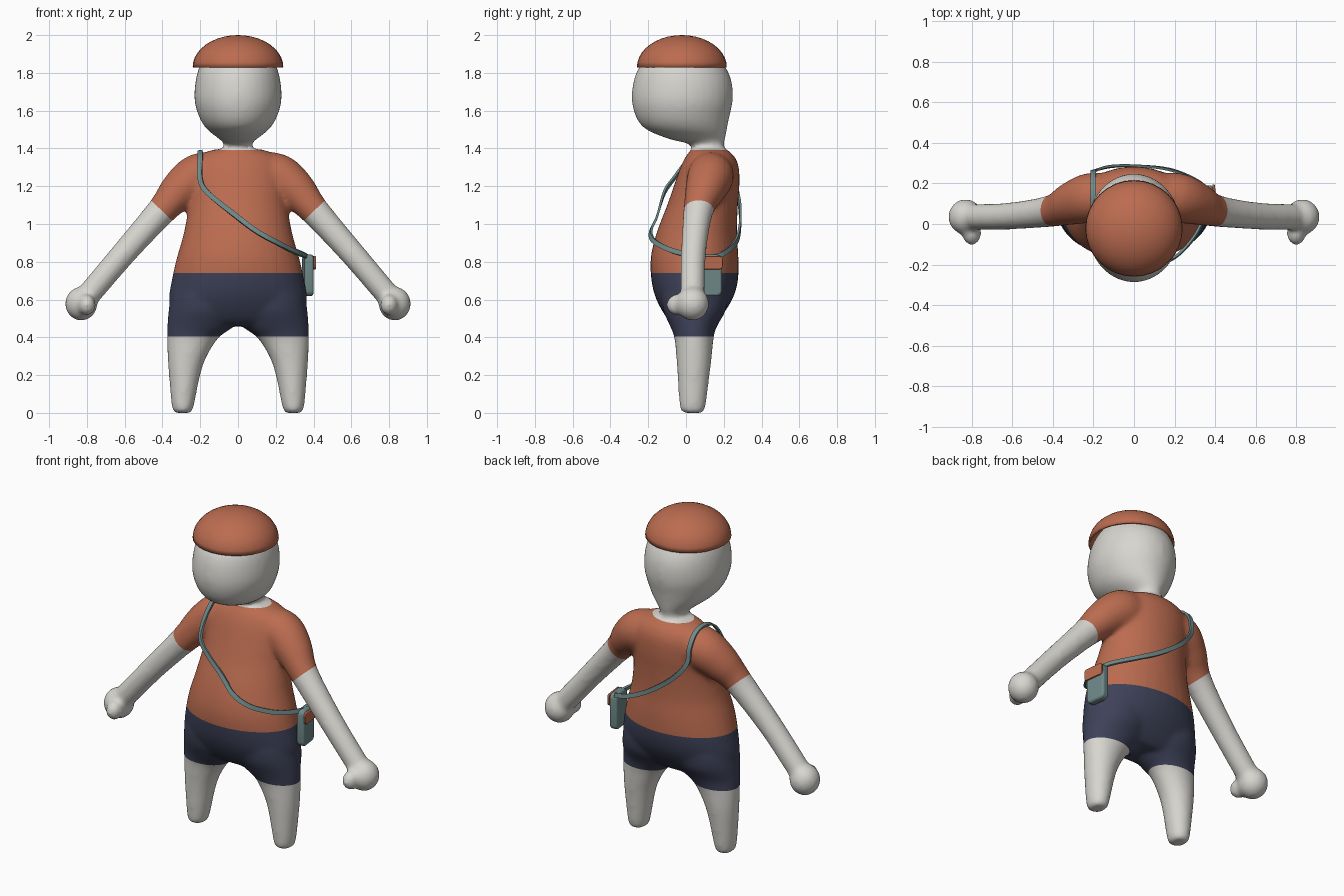
import bpy, bmesh
from math import sin, cos, pi
from mathutils import Vector, Matrix

if "Cube" in bpy.data.objects:
    bpy.data.objects.remove(bpy.data.objects["Cube"])


def material(name, rgb):
    m = bpy.data.materials.new(name)
    m.use_nodes = True
    m.diffuse_color = (*rgb, 1)
    m.node_tree.nodes["Principled BSDF"].inputs["Base Color"].default_value = (*rgb, 1)
    return m


SKIN = material("pale grey skin", (0.68, 0.67, 0.63))
ORANGE = material("burnt orange cloth", (0.50, 0.15, 0.08))
NAVY = material("navy cloth", (0.048, 0.054, 0.098))
TEAL = material("dusty teal canvas", (0.16, 0.25, 0.25))


def spline(pts, steps, closed=False):
    """Catmull-Rom samples through points of any dimension."""
    n, out = len(pts), []
    pick = lambda i: pts[i % n] if closed else pts[max(0, min(n - 1, i))]
    for i in range(n if closed else n - 1):
        a, b, c, d = (pick(i + k) for k in (-1, 0, 1, 2))
        for s in range(steps):
            t = s / steps
            out.append([q + 0.5 * t * (r - p + t * (2 * p - 5 * q + 4 * r - w + t * (3 * (q - r) + w - p)))
                        for p, q, r, w in zip(a, b, c, d)])
    return out if closed else out + [list(pts[-1])]


def bridge(bm, rings, closed=False):
    """Skin a list of point rings, capped unless the loop closes."""
    loops = [[bm.verts.new(p) for p in ring] for ring in rings]
    n = len(loops[0])
    pairs = list(zip(loops, loops[1:])) + ([(loops[-1], loops[0])] if closed else [])
    for a, b in pairs:
        for i in range(n):
            bm.faces.new((a[i], a[(i + 1) % n], b[(i + 1) % n], b[i]))
    if not closed:
        bm.faces.new(loops[0])
        bm.faces.new(loops[-1])


ANGLES = [2 * pi * i / 32 for i in range(32)]


def upright(bm, sections, side=1):
    """Stack of ellipses given as z, x min, x max, y front, y back."""
    bridge(bm, [[(side * ((l + r) / 2 + (r - l) / 2 * cos(a)),
                  (f + b) / 2 + (b - f) / 2 * sin(a), z) for a in ANGLES]
                for z, l, r, f, b in spline(sections, 4)])


def limb(bm, path, side):
    """Round tube given as x, y, z, radius."""
    pts = spline(path, 4)
    rings = []
    for i, p in enumerate(pts):
        c = Vector(p[:3])
        d = Vector(pts[min(i + 1, len(pts) - 1)][:3]) - Vector(pts[max(i - 1, 0)][:3])
        u = d.cross(Vector((0, 1, 0))).normalized()
        v = u.cross(d).normalized()
        ring = [c + p[3] * (u * cos(a) + v * sin(a)) for a in ANGLES]
        rings.append([(side * q.x, q.y, q.z) for q in ring])
    bridge(bm, rings)


def ball(bm, centre, size):
    m = Matrix.Translation(centre) @ Matrix.Diagonal((*size, 1))
    return bmesh.ops.create_uvsphere(bm, u_segments=32, v_segments=20, radius=1, matrix=m)


def finish(bm, name, *mats):
    bmesh.ops.recalc_face_normals(bm, faces=bm.faces)
    mesh = bpy.data.meshes.new(name)
    bm.to_mesh(mesh)
    bm.free()
    ob = bpy.data.objects.new(name, mesh)
    bpy.context.collection.objects.link(ob)
    for m in mats:
        mesh.materials.append(m)
    return ob


def smooth(ob, angle=0.7):
    bpy.ops.object.select_all(action="DESELECT")
    ob.select_set(True)
    bpy.context.view_layer.objects.active = ob
    bpy.ops.object.shade_smooth_by_angle(angle=angle)


# Body: overlapping volumes fused into one soft skin
bm = bmesh.new()
torso = [(0.46, 0.27, -0.05, 0.14), (0.5, 0.34, -0.1, 0.18), (0.6, 0.366, -0.157, 0.245),
         (0.7, 0.352, -0.183, 0.275), (0.82, 0.325, -0.187, 0.278), (0.95, 0.288, -0.157, 0.27),
         (1.1, 0.262, -0.1, 0.275), (1.2, 0.26, -0.065, 0.283), (1.3, 0.25, -0.03, 0.28),
         (1.36, 0.21, 0.0, 0.255), (1.395, 0.13, 0.03, 0.215)]
upright(bm, [(z, -w, w, f, b) for z, w, f, b in torso])
head = [(1.36, 0.075, 0.03, 0.2), (1.42, 0.073, 0.02, 0.2), (1.45, 0.1, -0.09, 0.207),
        (1.5, 0.163, -0.21, 0.217), (1.56, 0.203, -0.262, 0.228), (1.65, 0.23, -0.287, 0.247),
        (1.75, 0.226, -0.279, 0.243), (1.83, 0.205, -0.248, 0.21), (1.9, 0.16, -0.18, 0.15),
        (1.94, 0.09, -0.1, 0.07)]
upright(bm, [(z, -w, w, f, b) for z, w, f, b in head])
leg = [(0, 0.25, 0.335, -0.012, 0.085), (0.03, 0.235, 0.35, -0.033, 0.103),
       (0.2, 0.2, 0.366, -0.045, 0.125), (0.3, 0.165, 0.373, -0.052, 0.137),
       (0.4, 0.1, 0.377, -0.062, 0.147), (0.46, 0.02, 0.375, -0.085, 0.165),
       (0.54, -0.02, 0.368, -0.12, 0.21), (0.62, 0, 0.355, -0.13, 0.22)]
arm = [(0.1, 0.13, 1.27, 0.11), (0.21, 0.13, 1.25, 0.123), (0.31, 0.1, 1.175, 0.106),
       (0.405, 0.065, 1.07, 0.079), (0.6, 0.04, 0.85, 0.067), (0.77, 0.035, 0.65, 0.064),
       (0.82, 0.035, 0.59, 0.06)]
for side in (1, -1):
    upright(bm, leg, side)
    limb(bm, arm, side)
    ball(bm, (side * 0.83, 0.035, 0.578), (0.086, 0.088, 0.09))
    ball(bm, (side * 0.8, -0.05, 0.572), (0.047, 0.055, 0.056))
body = finish(bm, "body", SKIN, ORANGE, NAVY)
fuse = body.modifiers.new("fuse", "REMESH")
fuse.mode, fuse.voxel_size = "VOXEL", 0.013
soften = body.modifiers.new("soften", "SMOOTH")
soften.factor, soften.iterations = 0.5, 12
baked = body.evaluated_get(bpy.context.evaluated_depsgraph_get()).to_mesh()
bm = bmesh.new()
bm.from_mesh(baked)
body.modifiers.clear()

# Clothing: cut clean hems, then colour the faces between them
WAIST, HEM, COLLAR = 0.74, 0.405, 1.393


def cut(faces, co, no):
    geom = {*faces, *(e for f in faces for e in f.edges), *(v for f in faces for v in f.verts)}
    bmesh.ops.bisect_plane(bm, geom=list(geom), dist=1e-5, plane_co=co, plane_no=no)


for z in (WAIST, HEM, COLLAR):
    near = [f for f in bm.faces if abs(f.calc_center_median().z - z) < 0.05
            and abs(f.calc_center_median().x) < 0.43]
    cut(near, (0, 0, z), (0, 0, 1))
cuff, cuff_dir = Vector((0.405, 0, 1.072)), Vector((0.69, 0, -0.72))
for side in (1, -1):
    near = [f for f in bm.faces if side * f.calc_center_median().x > 0.3
            and f.calc_center_median().z > 0.93]
    cut(near, (side * cuff.x, 0, cuff.z), (side * cuff_dir.x, 0, cuff_dir.z))
for f in bm.faces:
    c = f.calc_center_median()
    x = abs(c.x)
    on_arm = x > 0.45 or (x > 0.335 and c.z > 0.82)
    past_cuff = (Vector((x, 0, c.z)) - cuff).dot(cuff_dir) > 0
    if (on_arm and past_cuff) or c.z > COLLAR or c.z < HEM:
        f.material_index = 0
    else:
        f.material_index = 1 if c.z > WAIST else 2
bm.to_mesh(body.data)
bm.free()
smooth(body, 1.5)

# Cap: hollow half dome
bm = bmesh.new()
ball(bm, (0, -0.022, 1.83), (0.24, 0.238, 0.17))
bmesh.ops.bisect_plane(bm, geom=bm.verts[:] + bm.edges[:] + bm.faces[:], dist=1e-5,
                       plane_co=(0, 0, 1.83), plane_no=(0, 0, 1), clear_inner=True)
cap = finish(bm, "cap", ORANGE)
shell = cap.modifiers.new("shell", "SOLIDIFY")
shell.thickness, shell.offset = 0.012, -1
smooth(cap)

# Strap: flat band around the torso, kept just off the shirt
route = [(-0.2, 0.12, 1.385), (-0.2, 0.02, 1.35), (-0.2, -0.065, 1.24), (-0.16, -0.115, 1.165),
         (0, -0.155, 1.035), (0.1, -0.187, 0.96), (0.2, -0.165, 0.905), (0.3, -0.06, 0.855),
         (0.355, 0.06, 0.832), (0.368, 0.14, 0.825), (0.33, 0.2, 0.845), (0.2, 0.262, 0.9),
         (0.05, 0.285, 0.98), (-0.1, 0.285, 1.09), (-0.19, 0.265, 1.2), (-0.2, 0.25, 1.29),
         (-0.2, 0.2, 1.365)]
line = []
for p in spline(route, 6, closed=True):
    p = Vector(p)
    hit, near, normal, _ = body.closest_point_on_mesh(p)
    gap = (p - near).dot(normal)
    line.append((p + normal * max(0, 0.007 - gap), normal.copy()))
rings = []
for i, (p, n) in enumerate(line):
    along = (line[(i + 1) % len(line)][0] - line[i - 1][0]).normalized()
    n = sum((line[(i + k) % len(line)][1] for k in range(-3, 4)), Vector())
    across = along.cross(n).normalized() * 0.013
    out = across.cross(along).normalized() * 0.006
    rings.append([p + across + out, p - across + out, p - across - out, p + across - out])
bm = bmesh.new()
bridge(bm, rings, closed=True)
smooth(finish(bm, "strap", TEAL))


# Bag: rounded pouch with a front flap
def rounded_box(name, centre, size, bevel, mat):
    bm = bmesh.new()
    m = (Matrix.Translation(centre) @ Matrix.Rotation(0.12, 4, "Z") @ Matrix.Diagonal((*size, 1)))
    bmesh.ops.create_cube(bm, size=1, matrix=m)
    edges = [e for e in bm.edges if abs((e.verts[0].co - e.verts[1].co).length - size[0]) < 1e-4]
    bmesh.ops.bevel(bm, geom=edges, offset=bevel, segments=4, profile=0.5, affect="EDGES")
    ob = finish(bm, name, mat)
    soft = ob.modifiers.new("soft edge", "BEVEL")
    soft.width, soft.segments = min(0.012, size[0] * 0.3), 3
    smooth(ob)


rounded_box("pouch", (0.37, 0.125, 0.728), (0.048, 0.13, 0.22), 0.03, TEAL)
rounded_box("pouch_flap", (0.4, 0.128, 0.795), (0.012, 0.134, 0.07), 0.018, ORANGE)
